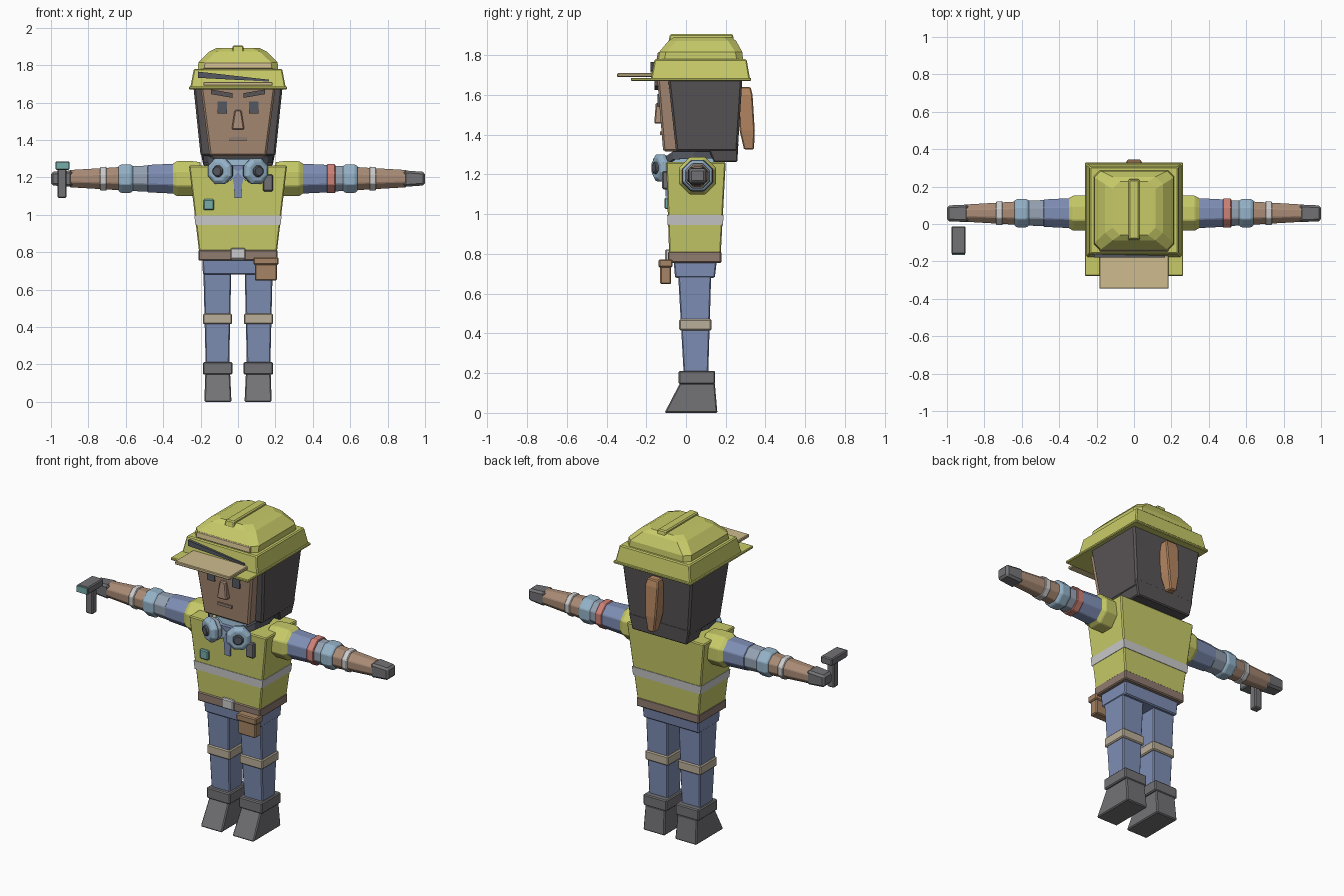
import bpy, bmesh, math
from mathutils import Vector, Matrix

if "Cube" in bpy.data.objects:
    bpy.data.objects.remove(bpy.data.objects["Cube"])

COL = {"lime": (.58, .60, .14), "blue": (.21, .27, .46), "sky": (.30, .45, .58),
       "steel": (.30, .36, .45), "skin": (.40, .26, .18), "hair": (.10, .09, .095),
       "ginger": (.46, .24, .12), "tan": (.62, .50, .27), "belt": (.28, .20, .16),
       "pouch": (.38, .23, .13), "silver": (.62, .62, .65), "boot": (.17, .17, .18),
       "knee": (.50, .43, .32), "teal": (.18, .42, .40), "red": (.62, .22, .18),
       "dark": (.09, .10, .12)}
MAT = {}
for key, c in COL.items():
    MAT[key] = bpy.data.materials.new(key)
    MAT[key].diffuse_color = (*c, 1)


def loft(name, rings, mat, mirror=False, bevel=.006):
    """Closed solid through equal-sized rings of points."""
    bm = bmesh.new()
    vs = [[bm.verts.new(p) for p in ring] for ring in rings]
    n = len(vs[0])
    for a, b in zip(vs, vs[1:]):
        for i in range(n):
            bm.faces.new((a[i], a[(i + 1) % n], b[(i + 1) % n], b[i]))
    bm.faces.new(vs[0][::-1])
    bm.faces.new(vs[-1])
    bmesh.ops.recalc_face_normals(bm, faces=bm.faces)
    me = bpy.data.meshes.new(name)
    bm.to_mesh(me)
    bm.free()
    me.materials.append(MAT[mat])
    ob = bpy.data.objects.new(name, me)
    bpy.context.collection.objects.link(ob)
    if bevel:
        m = ob.modifiers.new("edge", "BEVEL")
        m.width, m.segments, m.limit_method = bevel, 1, "ANGLE"
    if mirror:
        ob.modifiers.new("mirror", "MIRROR").use_mirror_merge = False
    return ob


def rect(x0, x1, y0, y1, z, c=0):
    """Rectangle at height z, with corners cut by c when given."""
    if not c:
        return [(x0, y0, z), (x1, y0, z), (x1, y1, z), (x0, y1, z)]
    return [(x0 + c, y0, z), (x1 - c, y0, z), (x1, y0 + c, z), (x1, y1 - c, z),
            (x1 - c, y1, z), (x0 + c, y1, z), (x0, y1 - c, z), (x0, y0 + c, z)]


def box(name, lo, z0, z1, mat, hi=None, **kw):
    return loft(name, [rect(*lo, z0), rect(*(hi or lo), z1)], mat, **kw)


def plate(name, pts, y0, y1, mat, **kw):
    return loft(name, [[(x, y, z) for x, z in pts] for y in (y0, y1)], mat, bevel=0, **kw)


def octagon(r):
    R = r / math.cos(math.pi / 8)
    return [(R * math.cos(math.pi / 8 + k * math.pi / 4),
             R * math.sin(math.pi / 8 + k * math.pi / 4)) for k in range(8)]


def sleeve(name, profile, mat, mirror=True):
    """Eight-sided arm section from (x, radius) pairs."""
    return loft(name, [[(x, .058 + a, 1.193 + b) for a, b in octagon(r)]
                       for x, r in profile], mat, mirror=mirror, bevel=.004)


# Boots and legs
box("boot", (.035, .18, -.108, .158), 0, .15, "boot", (.042, .175, -.03, .145), mirror=True)
box("boot_cuff", (.03, .187, -.037, .147), .145, .212, "boot", mirror=True)
box("leg", (.047, .173, -.012, .112), .2, .74, "blue", (.035, .186, -.042, .128), mirror=True)
box("knee_band", (.032, .187, -.034, .128), .415, .472, "knee", mirror=True)
box("hips", (-.188, .188, -.055, .145), .68, .765, "blue", (-.19, .19, -.062, .155))

# Torso: vest, stripe, belt
box("vest", (-.208, .208, -.085, .175), .80, 1.262, "lime", (-.262, .262, -.1, .2))
box("vest_stripe", (-.2275, .2275, -.093, .186), .945, .995, "silver",
    (-.2335, .2335, -.0945, .189), bevel=0)
box("belt", (-.212, .212, -.091, .178), .755, .812, "belt")
box("buckle", (-.04, .04, -.105, -.08), .762, .822, "silver")
box("pouch_body", (.09, .208, -.13, -.075), .648, .745, "pouch")
box("pouch_flap", (.083, .217, -.138, -.068), .732, .773, "pouch")
box("badge", (-.185, -.127, -.108, -.08), 1.025, 1.083, "teal")
box("radio", (.133, .187, -.12, -.09), 1.125, 1.215, "boot")

# Shirt collar with neck opening
box("shirt_collar", (-.12, .12, -.085, .15), 1.22, 1.30, "sky", (-.1, .1, -.07, .14))
plate("shirt_front", [(-.045, 1.265), (.045, 1.265), (.022, 1.16), (.018, 1.09), (-.018, 1.09), (-.022, 1.16)],
      -.104, -.08, "blue")
plate("collar_wing", [(.0, 1.23), (.09, 1.29), (.11, 1.25), (.04, 1.18)], -.106, -.07, "sky", mirror=True)

# Arms
sleeve("vest_sleeve", [(.2, .088), (.25, .094), (.325, .094), (.357, .074)], "lime")
sleeve("upper_arm", [(.3, .082), (.485, .073)], "blue")
sleeve("elbow", [(.48, .07), (.57, .066)], "steel")
sleeve("shirt_cuff", [(.56, .066), (.575, .076), (.625, .076), (.64, .066)], "sky")
sleeve("forearm", [(.63, .062), (.9, .046)], "skin")
sleeve("wrist_band", [(.702, .064), (.738, .062)], "silver")
sleeve("arm_band", [(.475, .078), (.52, .077)], "red", mirror=False)
loft("hand", [[(x, .057 + sy * w, 1.193 + sz * h) for sy, sz in ((-1, -1), (1, -1), (1, 1), (-1, 1))]
              for x, w, h in ((.885, .047, .044), (1.0, .042, .036))], "boot", mirror=True, bevel=.012)

# Hammer
box("hammer_head", (-.977, -.9, -.162, -.013), 1.24, 1.285, "boot")
box("hammer_face", (-.973, -.904, -.167, -.15), 1.244, 1.281, "teal", bevel=0)
box("hammer_handle", (-.965, -.917, -.095, -.048), 1.09, 1.25, "boot")

# Head, hair and face
box("face", (-.152, .152, -.115, .1), 1.315, 1.70, "skin", (-.202, .202, -.146, .1), bevel=.01)
box("hair", (-.2, .2, -.05, .26), 1.315, 1.70, "hair", (-.24, .24, -.092, .285), bevel=.01)
box("hair_back", (-.185, .185, .14, .258), 1.262, 1.36, "hair", (-.205, .205, .1, .264))
loft("hair_tail", [rect(-.022, .022, .292, .342, 1.325), rect(-.036, .036, .27, .346, 1.42),
                   rect(-.044, .044, .262, .335, 1.60), rect(-.036, .036, .27, .325, 1.64)], "ginger")
box("eye", (.06, .11, -.143, -.1), 1.54, 1.605, "dark", mirror=True, bevel=0)
plate("eyebrow", [(.03, 1.625), (.145, 1.645), (.145, 1.67), (.03, 1.65)], -.158, -.1, "hair", mirror=True)
box("nose", (-.034, .034, -.16, -.1), 1.455, 1.56, "skin", (-.018, .018, -.152, -.1))
box("mouth", (-.048, .048, -.13, -.1), 1.398, 1.415, "belt", bevel=0)

# Helmet
box("helmet_brim", (-.262, .262, -.278, .328), 1.67, 1.686, "lime", bevel=.004)
box("helmet_band", (-.255, .255, -.177, .322), 1.68, 1.78, "lime", (-.236, .236, -.158, .305))
box("helmet_peak", (-.185, .185, -.346, -.15), 1.69, 1.71, "tan", bevel=.004)
loft("helmet_dome", [rect(-.215, .215, -.142, .288, 1.76, .03), rect(-.212, .212, -.136, .284, 1.815, .035),
                     rect(-.155, .155, -.088, .252, 1.872, .04), rect(-.115, .115, -.06, .228, 1.892, .04)],
     "lime", bevel=0)
box("helmet_ridge", (-.033, .033, -.09, .245), 1.86, 1.906, "lime", (-.028, .028, -.08, .235))
box("dome_trim", (-.185, .185, -.148, -.1), 1.78, 1.815, "tan", (-.18, .18, -.142, -.1), bevel=.004)
plate("helmet_slash", [(-.213, 1.765), (-.213, 1.732), (.165, 1.712), (.165, 1.722)], -.178, -.14, "dark")

# Ear defenders worn around the neck
def cup(name, sections, mat):
    axis = Vector((.45, -.9, 0)).normalized()
    q = axis.to_track_quat("Z", "Y")
    c = Vector((.094, -.125, 1.233))
    loft(name, [[c + q @ Vector((a, b, d)) for a, b in octagon(r)] for d, r in sections],
         mat, mirror=True, bevel=.004)


cup("ear_cushion", [(-.04, .055), (-.03, .062), (-.008, .062)], "steel")
cup("ear_cup", [(-.01, .068), (.015, .068), (.03, .05)], "sky")
cup("ear_cap", [(.025, .032), (.042, .026)], "dark")
path = [(.095, -.11, 1.26), (.15, -.06, 1.295), (.175, .04, 1.30), (.14, .16, 1.30), (0, .2, 1.30)]
rings = []
for x, y, z in path + [(-x, y, z) for x, y, z in path[-2::-1]]:
    out = Vector((x, y - .05, 0)).normalized()
    rings.append([Vector((x, y, z)) + out * a + Vector((0, 0, b))
                  for a, b in ((-.01, -.02), (.01, -.02), (.01, .02), (-.01, .02))])
loft("neck_headband", rings, "dark", bevel=0)

for m in bpy.data.materials:
    if m.users and not m.is_grease_pencil:
        m.use_nodes = True
        m.node_tree.nodes["Principled BSDF"].inputs["Base Color"].default_value = m.diffuse_color
